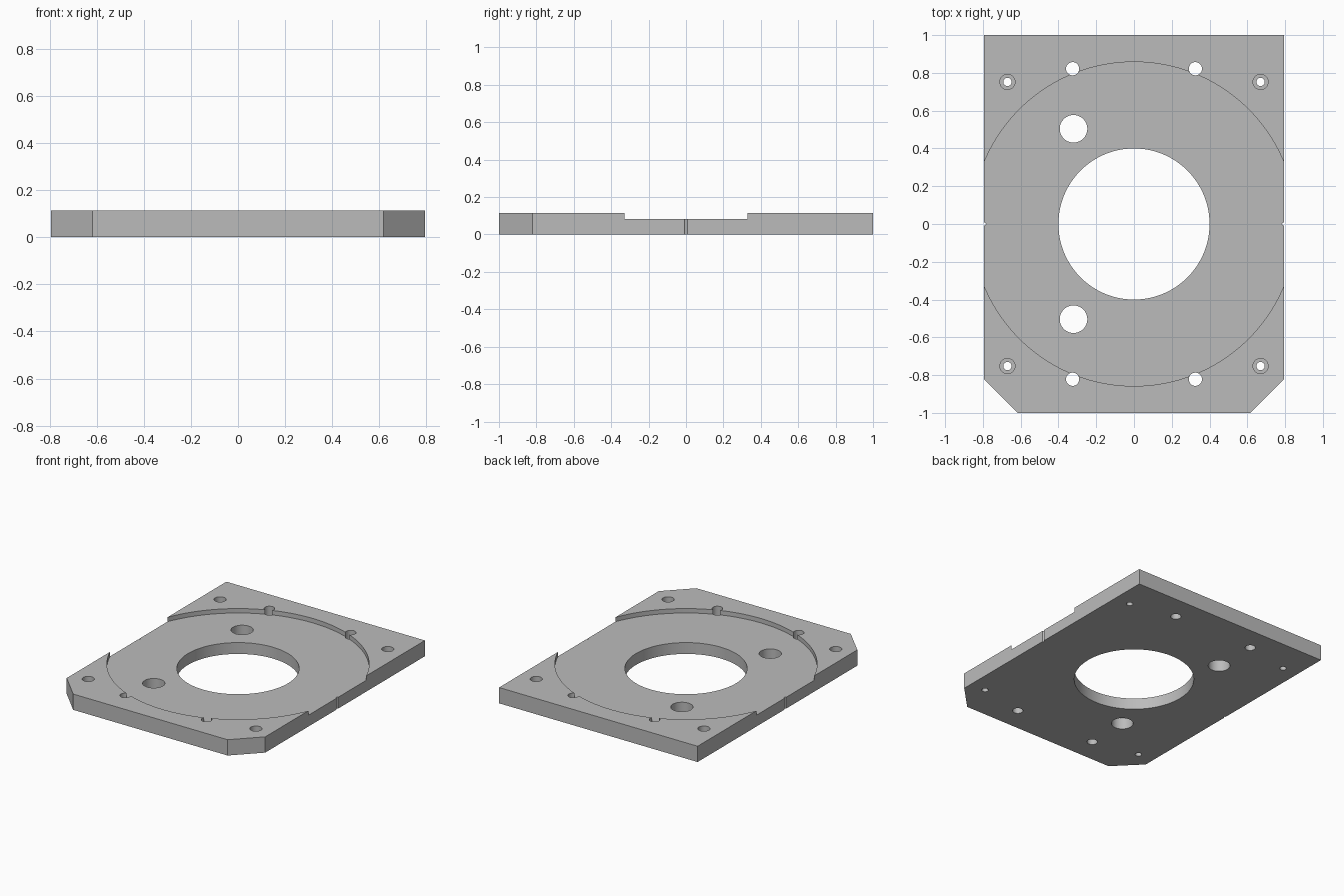
import bpy, bmesh, math

cube = bpy.data.objects.get("Cube")
if cube:
    bpy.data.objects.remove(cube, do_unlink=True)

HALF_X, HALF_Y, HEIGHT = 0.793, 1.0, 0.114
FLOOR = 0.082      # height of the round recess floor
SEAT = 0.06        # height of the counterbore seats

grey = bpy.data.materials.new("plain grey")
grey.use_nodes = True
colour = (0.5, 0.5, 0.5, 1)
grey.diffuse_color = colour
grey.node_tree.nodes["Principled BSDF"].inputs["Base Color"].default_value = colour


def extruded_plate(name, outline, height):
    """Solid plate from a closed outline standing on the ground."""
    bm = bmesh.new()
    base = bm.faces.new([bm.verts.new((x, y, 0)) for x, y in outline])
    top = bmesh.ops.extrude_face_region(bm, geom=[base])["geom"]
    bmesh.ops.translate(bm, vec=(0, 0, height),
                        verts=[v for v in top if isinstance(v, bmesh.types.BMVert)])
    bmesh.ops.recalc_face_normals(bm, faces=bm.faces)
    mesh = bpy.data.meshes.new(name)
    bm.to_mesh(mesh)
    bm.free()
    obj = bpy.data.objects.new(name, mesh)
    bpy.context.collection.objects.link(obj)
    return obj


def drill(target, x, y, radius, bottom=-0.1, sides=48):
    """Cut a round hole from above down to the given height."""
    top = HEIGHT + 0.1
    bpy.ops.mesh.primitive_cylinder_add(vertices=sides, radius=radius, depth=top - bottom,
                                        location=(x, y, (top + bottom) / 2))
    cutter = bpy.context.object
    cutter.name = "hole_cutter"
    cutter.hide_render = True
    cut = target.modifiers.new("hole", 'BOOLEAN')
    cut.operation = 'DIFFERENCE'
    cut.solver = 'EXACT'
    cut.object = cutter
    bpy.context.view_layer.objects.active = target
    bpy.ops.object.modifier_apply(modifier=cut.name)
    bpy.data.objects.remove(cutter, do_unlink=True)


# Plate with two clipped front corners
plate = extruded_plate("mounting_plate", [
    (-0.617, -HALF_Y), (0.617, -HALF_Y), (HALF_X, -0.822), (HALF_X, HALF_Y),
    (-HALF_X, HALF_Y), (-HALF_X, -0.822)], HEIGHT)
plate.data.materials.append(grey)

# Round recess and central opening
drill(plate, 0, 0, 0.858, FLOOR, 160)
drill(plate, 0, 0, 0.4, sides=128)

for sy in (-1, 1):
    # Large cable holes on one side
    drill(plate, -0.32, sy * 0.504, 0.073)
    for sx in (-1, 1):
        # Holes on the recess rim
        drill(plate, sx * 0.325, sy * 0.822, 0.035)
        # Counterbored corner screw holes
        drill(plate, sx * 0.67, sy * 0.752, 0.04, SEAT)
        drill(plate, sx * 0.67, sy * 0.752, 0.022)

# Small locating notches in the side edges
for sx in (-1, 1):
    drill(plate, sx * HALF_X, 0, 0.009, sides=24)

bpy.ops.object.select_all(action='DESELECT')
plate.select_set(True)
bpy.context.view_layer.objects.active = plate
bpy.ops.object.shade_smooth_by_angle(angle=math.radians(30))
